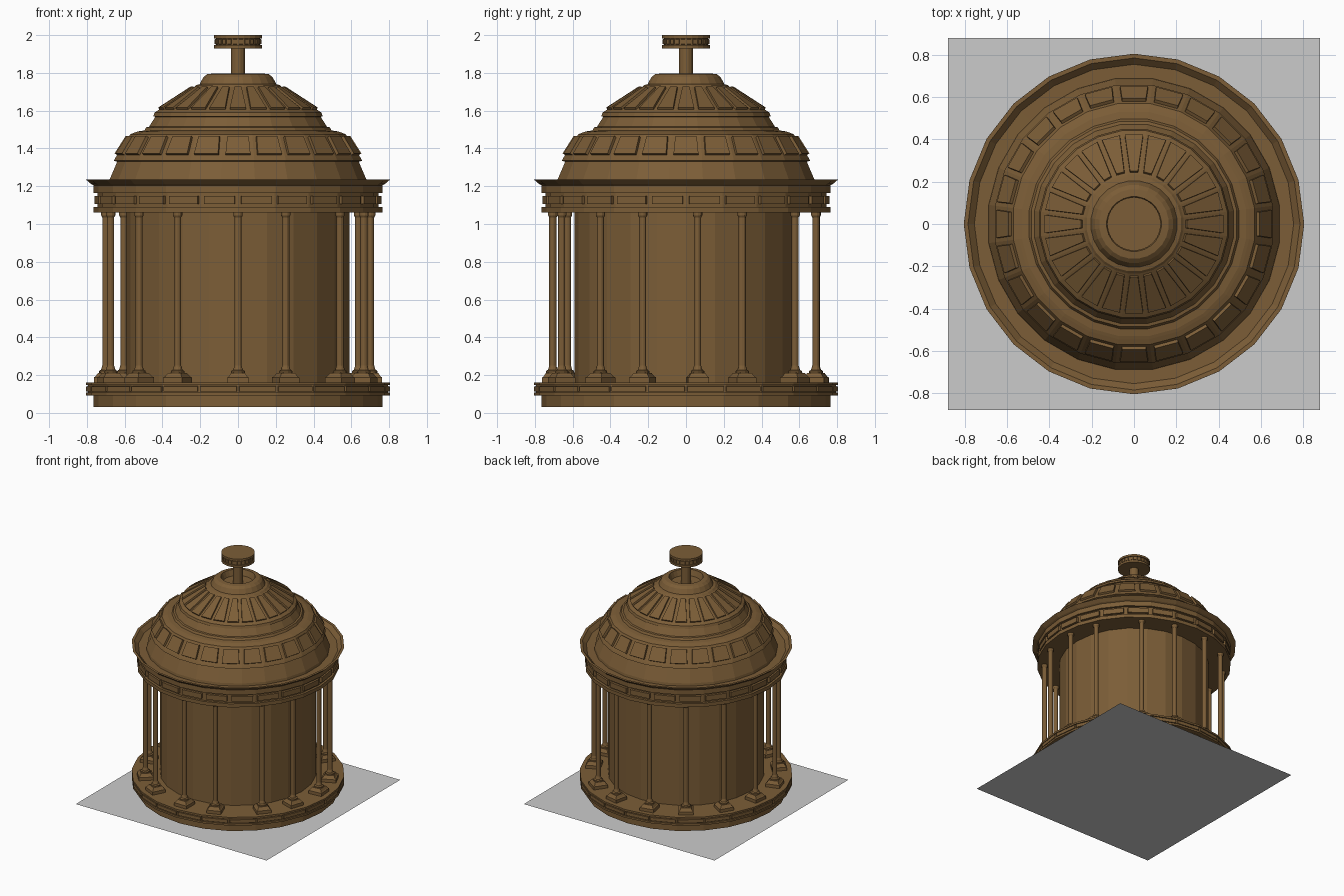
import bpy, bmesh, math
from mathutils import Matrix

if "Cube" in bpy.data.objects:
    bpy.data.objects.remove(bpy.data.objects["Cube"])

SEG = 24

brown = bpy.data.materials.new("brown_stone")
brown.diffuse_color = (0.2, 0.11, 0.038, 1)
brown.use_nodes = True
brown.node_tree.nodes["Principled BSDF"].inputs["Base Color"].default_value = brown.diffuse_color


def finish(name, bm, mat=brown):
    me = bpy.data.meshes.new(name)
    bm.to_mesh(me)
    bm.free()
    ob = bpy.data.objects.new(name, me)
    bpy.context.collection.objects.link(ob)
    if mat:
        me.materials.append(mat)
    return ob


def ring(bm, r, z, seg, turn):
    if r < 1e-6:
        return [bm.verts.new((0, 0, z))] * seg
    return [bm.verts.new((r * math.cos(turn + 2 * math.pi * i / seg),
                          r * math.sin(turn + 2 * math.pi * i / seg), z)) for i in range(seg)]


def lathe(name, profile, seg=SEG, half=False, panels=()):
    """Faceted revolve of (radius, z) points listed bottom to top.
    panels: (band index, margin, height) gives every facet of that band a raised panel."""
    bm = bmesh.new()
    turn = math.pi / seg if half else 0
    rings = [ring(bm, r, z, seg, turn) for r, z in profile]
    bands = []
    for a, b in zip(rings, rings[1:]):
        band = []
        for i in range(seg):
            j = (i + 1) % seg
            quad = list(dict.fromkeys((a[i], a[j], b[j], b[i])))
            band.append(bm.faces.new(quad))
        bands.append(band)
    bm.normal_update()
    for k, margin, height in panels:
        bmesh.ops.inset_individual(bm, faces=bands[k], thickness=margin, depth=0)
        bmesh.ops.inset_individual(bm, faces=bands[k], thickness=0.001, depth=height)
    return finish(name, bm)


# ground slab: thin grey sheet
bm = bmesh.new()
bmesh.ops.create_grid(bm, x_segments=1, y_segments=1, size=0.88)
finish("ground_sheet", bm, None)

# stepped round base with panelled rim
lathe("base", [(0, .03), (.765, .03), (.765, .093), (.805, .093), (.805, .108), (.793, .108),
               (.793, .147), (.805, .147), (.805, .162), (0, .162)],
      panels=[(5, .008, .012)])

# inner round wall
lathe("inner_wall", [(.59, .16), (.59, 1.065)])

# entablature with panelled frieze and flared cornice
lathe("entablature", [(0, 1.06), (.765, 1.06), (.765, 1.09), (.745, 1.09), (.745, 1.165),
                      (.765, 1.165), (.765, 1.205), (.778, 1.212), (.805, 1.235), (.785, 1.235),
                      (.755, 1.205), (0, 1.195)],
      panels=[(3, .022, .018)])

# lower dome with raised coffers, stepped ledges above
lathe("lower_dome", [(.695, 1.195), (.69, 1.225), (.645, 1.33), (.663, 1.335), (.655, 1.35),
                     (.575, 1.475), (.55, 1.485), (.535, 1.49), (.50, 1.495), (.49, 1.512),
                     (.475, 1.515), (.44, 1.57)],
      half=True, panels=[(4, .026, .016)])

# upper dome with radial ribs and a dished crown
lathe("upper_dome", [(.43, 1.565), (.452, 1.57), (.445, 1.59), (.43, 1.60), (.235, 1.725),
                     (.225, 1.735), (.205, 1.74), (.185, 1.777), (.165, 1.793), (.13, 1.797),
                     (.115, 1.75), (0, 1.745)],
      half=True, panels=[(3, .017, .012)])

# finial: stem and grooved disc
lathe("finial_stem", [(.037, 1.74), (.037, 1.935)], seg=16)
lathe("finial_disc", [(0, 1.93), (.127, 1.93), (.127, 1.947), (.117, 1.947), (.117, 1.983),
                      (.127, 1.983), (.127, 2.0), (0, 2.0)],
      panels=[(3, .006, .007)])

# columns: shaft with flared capital, on a stepped square plinth
shaft = [(.036, .205), (.036, .222), (.026, .228), (.022, .24), (.019, .25),
         (.019, 1.035), (.025, 1.045), (.025, 1.062)]
plinth = [(.08, .16), (.08, .188), (.07, .192), (.052, .212), (0, .214)]
angles = [0, 21, 50, 71, 95, 115, 145, 167, 192, 215, 239, 263, 287, 312, 333]
R = 0.705
shaft_ob = lathe("column_1", shaft, seg=12)
plinth_ob = lathe("plinth_1", plinth, seg=4, half=True)
for n, deg in enumerate(angles, 1):
    place = Matrix.Rotation(math.radians(deg), 4, 'Z') @ Matrix.Translation((0, -R, 0))
    for src, part in ((shaft_ob, "column"), (plinth_ob, "plinth")):
        ob = src
        if n > 1:
            ob = bpy.data.objects.new(f"{part}_{n}", src.data)
            bpy.context.collection.objects.link(ob)
        ob.matrix_world = place
